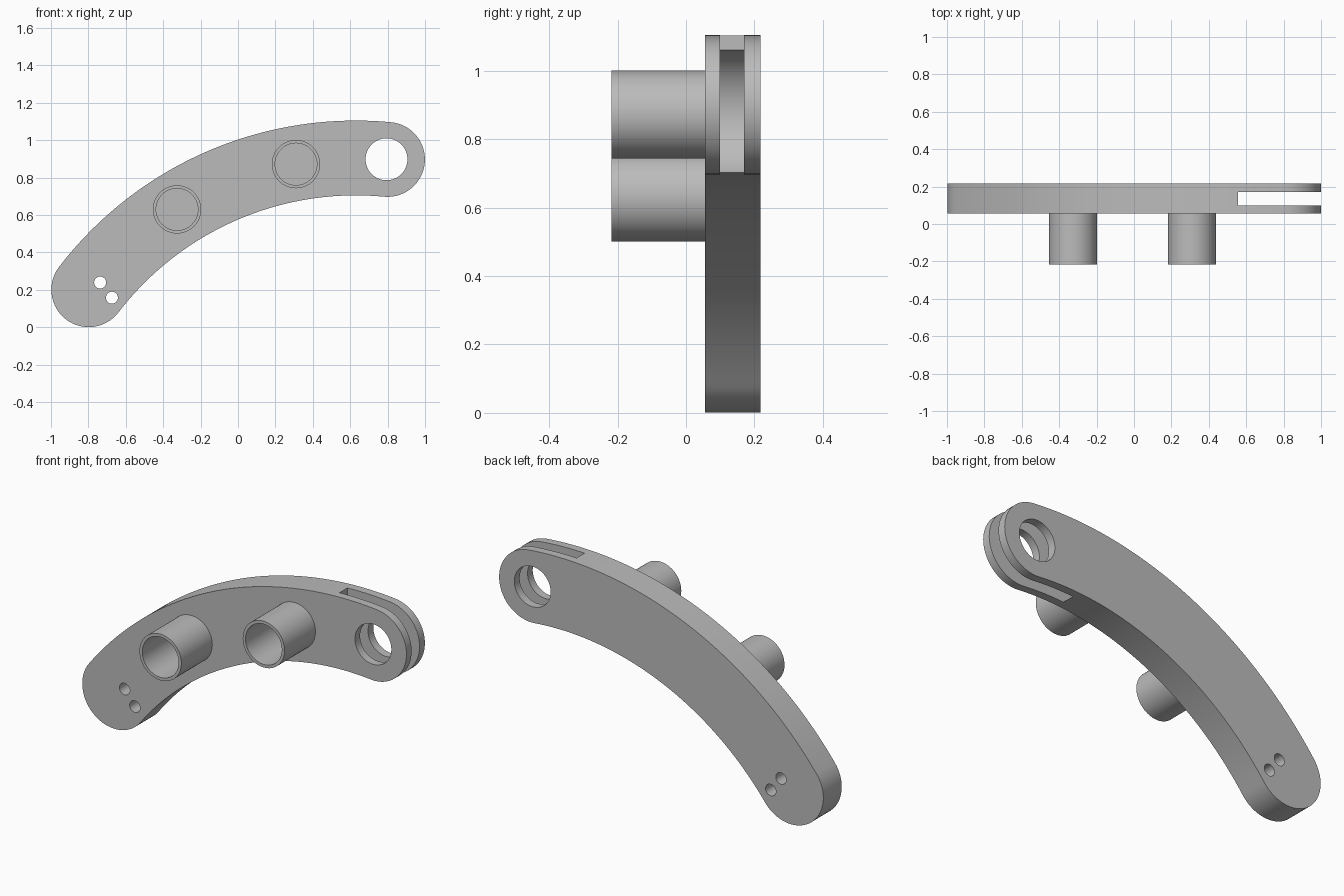
import bpy
import bmesh
from math import cos, sin, radians, pi
from mathutils import Matrix

if "Cube" in bpy.data.objects:
    bpy.data.objects.remove(bpy.data.objects["Cube"])

grey = bpy.data.materials.new("grey_metal")
grey.use_nodes = True
colour = (0.5, 0.5, 0.5, 1)
grey.diffuse_color = colour
grey.node_tree.nodes["Principled BSDF"].inputs["Base Color"].default_value = colour

FRONT, BACK = 0.055, 0.217


def arc(cx, cz, r, start, end, steps):
    """Points on an arc in the xz plane, angles in degrees."""
    angles = [radians(start + (end - start) * i / steps) for i in range(steps + 1)]
    return [(cx + r * cos(a), cz + r * sin(a)) for a in angles]


def prism(name, outline, y0, y1):
    """Extrude an xz outline from y0 to y1."""
    bm = bmesh.new()
    face = bm.faces.new([bm.verts.new((x, y0, z)) for x, z in outline])
    ext = bmesh.ops.extrude_face_region(bm, geom=[face])
    moved = [v for v in ext["geom"] if isinstance(v, bmesh.types.BMVert)]
    bmesh.ops.translate(bm, verts=moved, vec=(0, y1 - y0, 0))
    bmesh.ops.recalc_face_normals(bm, faces=bm.faces)
    mesh = bpy.data.meshes.new(name)
    bm.to_mesh(mesh)
    bm.free()
    mesh.materials.append(grey)
    obj = bpy.data.objects.new(name, mesh)
    bpy.context.collection.objects.link(obj)
    return obj


def disc(name, x, z, r, y0, y1, sides=64):
    return prism(name, arc(x, z, r, 0, 360, sides)[:-1], y0, y1)


def activate(obj):
    bpy.ops.object.select_all(action="DESELECT")
    obj.select_set(True)
    bpy.context.view_layer.objects.active = obj


def cut(obj, cutter):
    """Subtract a cutter and remove it."""
    cutter.hide_render = True
    activate(obj)
    mod = obj.modifiers.new("cut", "BOOLEAN")
    mod.operation = "DIFFERENCE"
    mod.solver = "EXACT"
    mod.object = cutter
    bpy.ops.object.modifier_apply(modifier=mod.name)
    bpy.data.objects.remove(cutter)


def smooth(obj):
    activate(obj)
    bpy.ops.object.shade_smooth_by_angle(angle=radians(30))


# Curved arm: a bent band with a round cap at each end
cx, cz, mid, half = 0.63, -0.895, 1.8, 0.2
left, right = 142.5, 84.6
lx, lz = arc(cx, cz, mid, left, left, 1)[0]
rx, rz = arc(cx, cz, mid, right, right, 1)[0]
outline = arc(cx, cz, mid + half, left, right, 64)
outline += arc(rx, rz, half, right, right - 180, 32)[1:]
outline += arc(cx, cz, mid - half, right, left, 64)[1:]
outline += arc(lx, lz, half, left + 180, left, 32)[1:-1]
arm = prism("curved_arm", outline, FRONT, BACK)

# Fork slot with a rounded floor
slot = [(0.555, 0.5), (1.2, 0.5), (1.2, 1.3), (0.555, 1.3)]
cut(arm, prism("slot_cutter", slot, 0.1, 0.17))
cut(arm, disc("slot_floor_cutter", 0.63, 0.875, 0.2, 0.1, 0.17))

# Pivot hole and the two small pin holes
for x, z, r in [(0.794, 0.898, 0.112), (-0.737, 0.239, 0.032), (-0.674, 0.158, 0.032)]:
    cut(arm, disc("hole_cutter", x, z, r, -0.1, 0.4))
smooth(arm)

# Hollow posts on the front face
for name, x, z in [("right_post", -0.326, 0.63), ("left_post", 0.31, 0.872)]:
    post = disc(name, x, z, 0.129, -0.217, FRONT + 0.005)
    cut(post, disc("bore_cutter", x, z, 0.112, -0.4, FRONT - 0.001))
    smooth(post)
